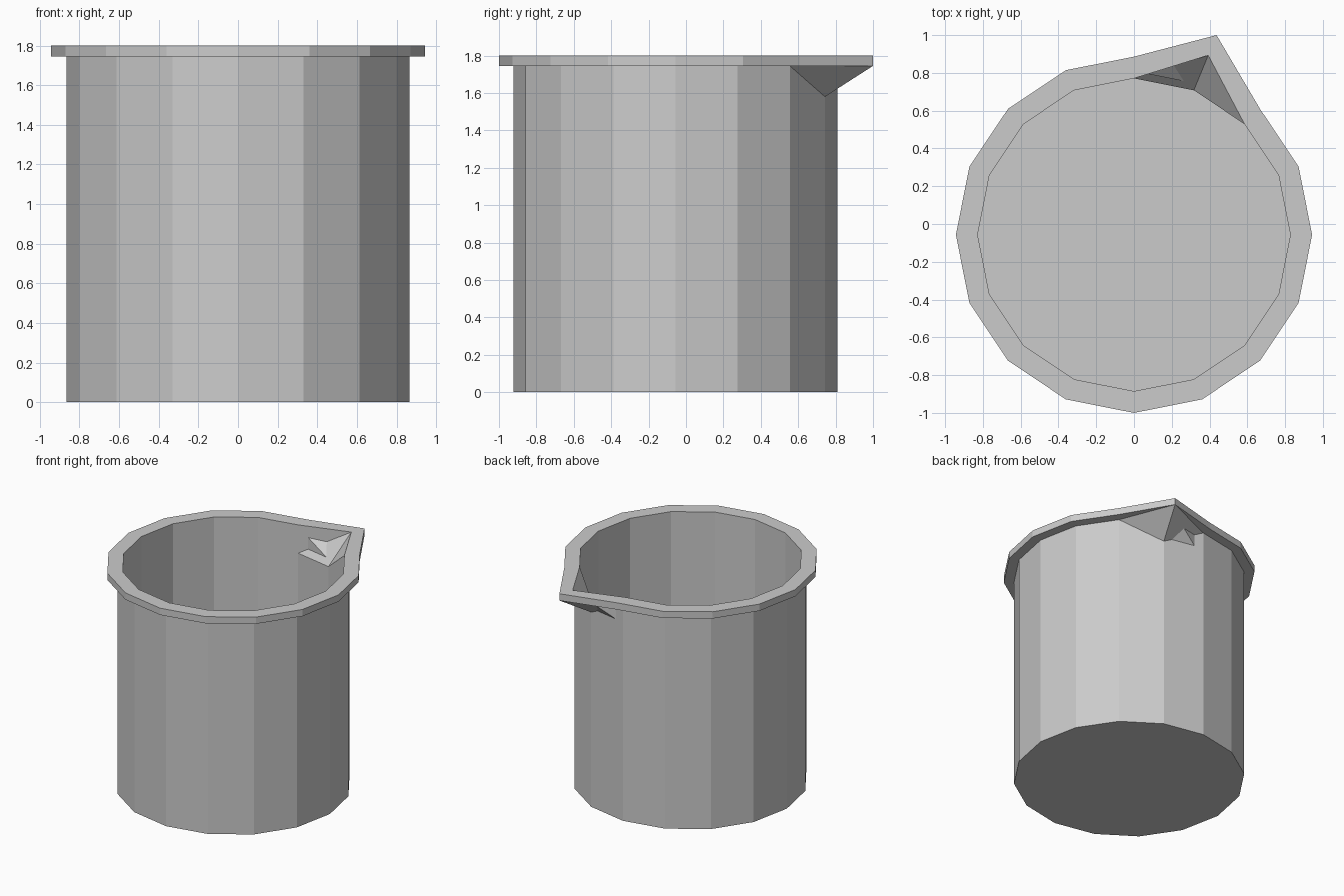
import bpy, bmesh, math

if "Cube" in bpy.data.objects:
    bpy.data.objects.remove(bpy.data.objects["Cube"])

SIDES = 16
CY = -0.057          # vessel axis is shifted back to make room for the spout
SPOUT = 3            # index of the column pulled out into the spout (67.5 degrees)

# Profile rings from outer base, over the rim, down to the inner floor:
# (radius, z, spout tip position or None)
OUT_TIP, IN_TIP = (0.437, 1.0), (0.393, 0.893)
RINGS = [
    (0.866, 0.0, None),
    (0.866, 1.58, None),
    (0.866, 1.745, OUT_TIP),
    (0.943, 1.745, OUT_TIP),
    (0.943, 1.80, OUT_TIP),
    (0.828, 1.80, IN_TIP),
    (0.828, 1.57, None),
    (0.828, 0.035, None),
]

bm = bmesh.new()


def make_ring(radius, z, tip):
    ring = []
    for i in range(SIDES):
        a = math.tau * i / SIDES
        x, y = radius * math.cos(a), CY + radius * math.sin(a)
        if tip and i == SPOUT:
            x, y = tip
        ring.append(bm.verts.new((x, y, z)))
    return ring


rings = [make_ring(*r) for r in RINGS]

# Walls and rim; the bent spout panels are split along a chosen diagonal
for k in range(len(rings) - 1):
    lo, up = rings[k], rings[k + 1]
    for i in range(SIDES):
        j = (i + 1) % SIDES
        a, b, c, d = lo[i], lo[j], up[j], up[i]
        if k in (1, 5) and i in (SPOUT - 1, SPOUT):
            if k == 5 or i == SPOUT:
                # split a-c
                split_ac = True
            else:
                split_ac = False
            if k == 5 and i == SPOUT - 1:
                split_ac = True      # rim corner to low spout corner
            if k == 5 and i == SPOUT:
                split_ac = True      # tip to low corner: hollow panel
            tris = [(a, b, c), (a, c, d)] if split_ac else [(a, b, d), (b, c, d)]
            for t in tris:
                bm.faces.new(t)
        else:
            bm.faces.new((a, b, c, d))

# Base and inner floor
bm.faces.new(rings[0][::-1])
bm.faces.new(rings[-1])

bmesh.ops.remove_doubles(bm, verts=bm.verts, dist=0.0005)
bmesh.ops.recalc_face_normals(bm, faces=bm.faces)

mesh = bpy.data.meshes.new("beaker")
bm.to_mesh(mesh)
bm.free()
bpy.context.collection.objects.link(bpy.data.objects.new("beaker", mesh))
